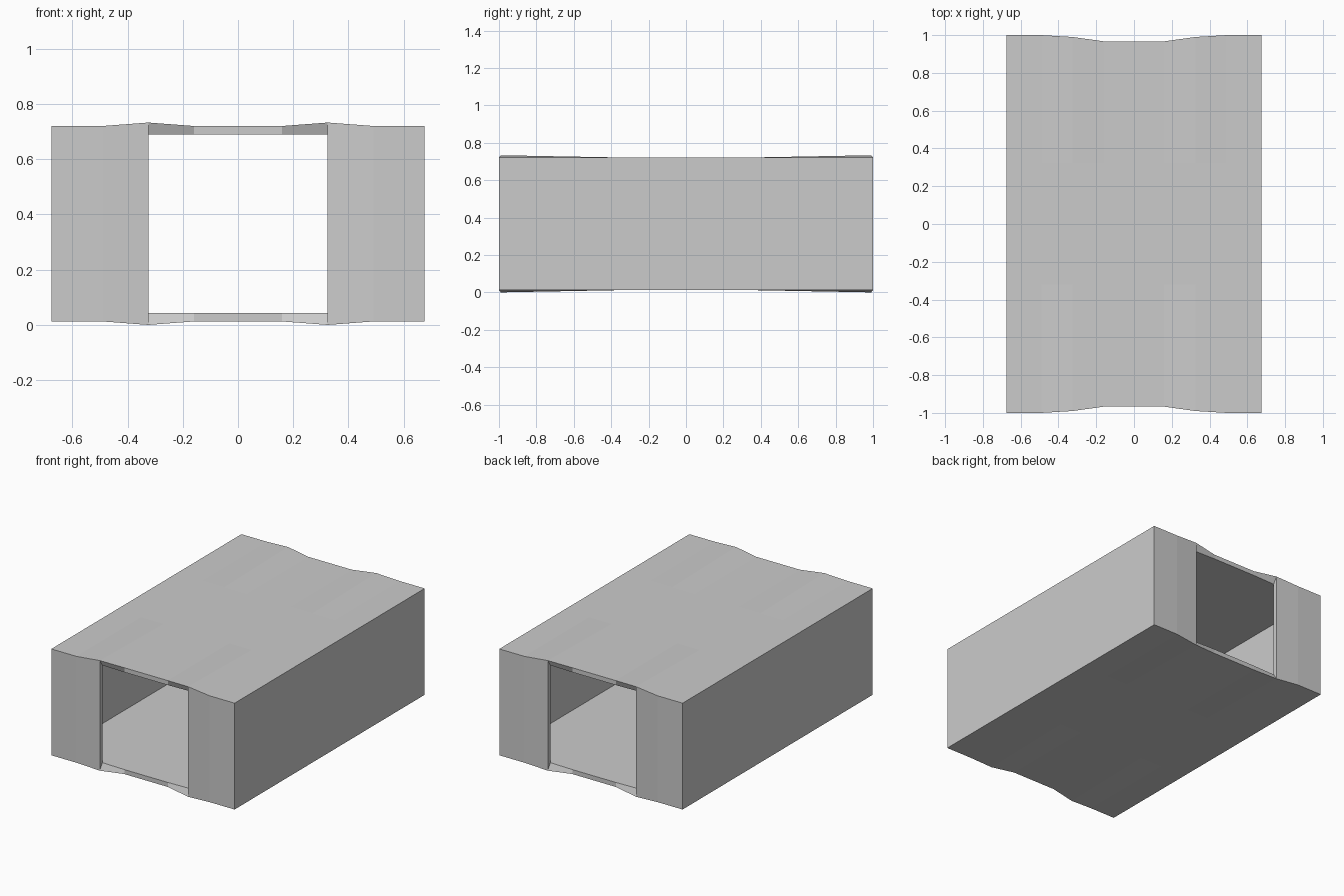
import bpy
import bmesh

if "Cube" in bpy.data.objects:
    bpy.data.objects.remove(bpy.data.objects["Cube"])

MID_Z = 0.3665   # height of the carton's centre line
FOLD_Y = 0.32    # inner cross-lines on top and bottom panels

# Half profiles of one end, from outer corner to middle: (x, y of end, half height)
OUTER = [(0.675, 1.0, 0.354), (0.49, 1.0, 0.354), (0.325, 0.99, 0.3665), (0.16, 0.967, 0.354)]
INNER = [(0.645, 0.97, 0.324), (0.49, 0.97, 0.324), (0.325, 0.962, 0.324), (0.16, 0.967, 0.324)]

bm = bmesh.new()


def quad(*pts):
    bm.faces.new([bm.verts.new((x, y, z + MID_Z)) for x, y, z in pts])


def mirrored(profile):
    return [(-x, y, h) for x, y, h in profile] + profile[::-1]


# Top and bottom panels plus side walls, for the outside and inside skins
for prof in (OUTER, INNER):
    cols = mirrored(prof)
    flat = prof[0][2]
    for sz in (-1, 1):
        rows = [[(x, -y, sz * h) for x, y, h in cols],
                [(x, -FOLD_Y, sz * flat) for x, y, h in cols],
                [(x, FOLD_Y, sz * flat) for x, y, h in cols],
                [(x, y, sz * h) for x, y, h in cols]]
        for a, b in zip(rows, rows[1:]):
            for i in range(len(cols) - 1):
                quad(a[i], a[i + 1], b[i + 1], b[i])
    cx, cy, ch = prof[0]
    ys = [-cy, -FOLD_Y, FOLD_Y, cy]
    for sx in (-1, 1):
        for y0, y1 in zip(ys, ys[1:]):
            quad((sx * cx, y0, -ch), (sx * cx, y1, -ch), (sx * cx, y1, ch), (sx * cx, y0, ch))
        # End flaps beside the opening
        for sy in (-1, 1):
            for (xa, ya, ha), (xb, yb, hb) in zip(prof[:2], prof[1:3]):
                quad((sx * xa, sy * ya, -ha), (sx * xb, sy * yb, -hb),
                     (sx * xb, sy * yb, hb), (sx * xa, sy * ya, ha))

# Rim of each opening: flap edges, then top and bottom edges
for sy in (-1, 1):
    (xo, yo, ho), (xi, yi, hi) = OUTER[2], INNER[2]
    for sx in (-1, 1):
        quad((sx * xo, sy * yo, -ho), (sx * xi, sy * yi, -hi),
             (sx * xi, sy * yi, hi), (sx * xo, sy * yo, ho))
    out, inn = mirrored(OUTER[2:]), mirrored(INNER[2:])
    for sz in (-1, 1):
        o = [(x, sy * y, sz * h) for x, y, h in out]
        n = [(x, sy * y, sz * h) for x, y, h in inn]
        for i in range(len(o) - 1):
            quad(o[i], o[i + 1], n[i + 1], n[i])

bmesh.ops.remove_doubles(bm, verts=bm.verts[:], dist=0.0005)
bmesh.ops.recalc_face_normals(bm, faces=bm.faces[:])

mesh = bpy.data.meshes.new("carton_sleeve")
bm.to_mesh(mesh)
bm.free()

grey = bpy.data.materials.new("light grey")
grey.diffuse_color = (0.6, 0.6, 0.6, 1.0)
grey.use_nodes = True
grey.node_tree.nodes["Principled BSDF"].inputs["Base Color"].default_value = grey.diffuse_color
mesh.materials.append(grey)

sleeve = bpy.data.objects.new("carton_sleeve", mesh)
bpy.context.collection.objects.link(sleeve)
